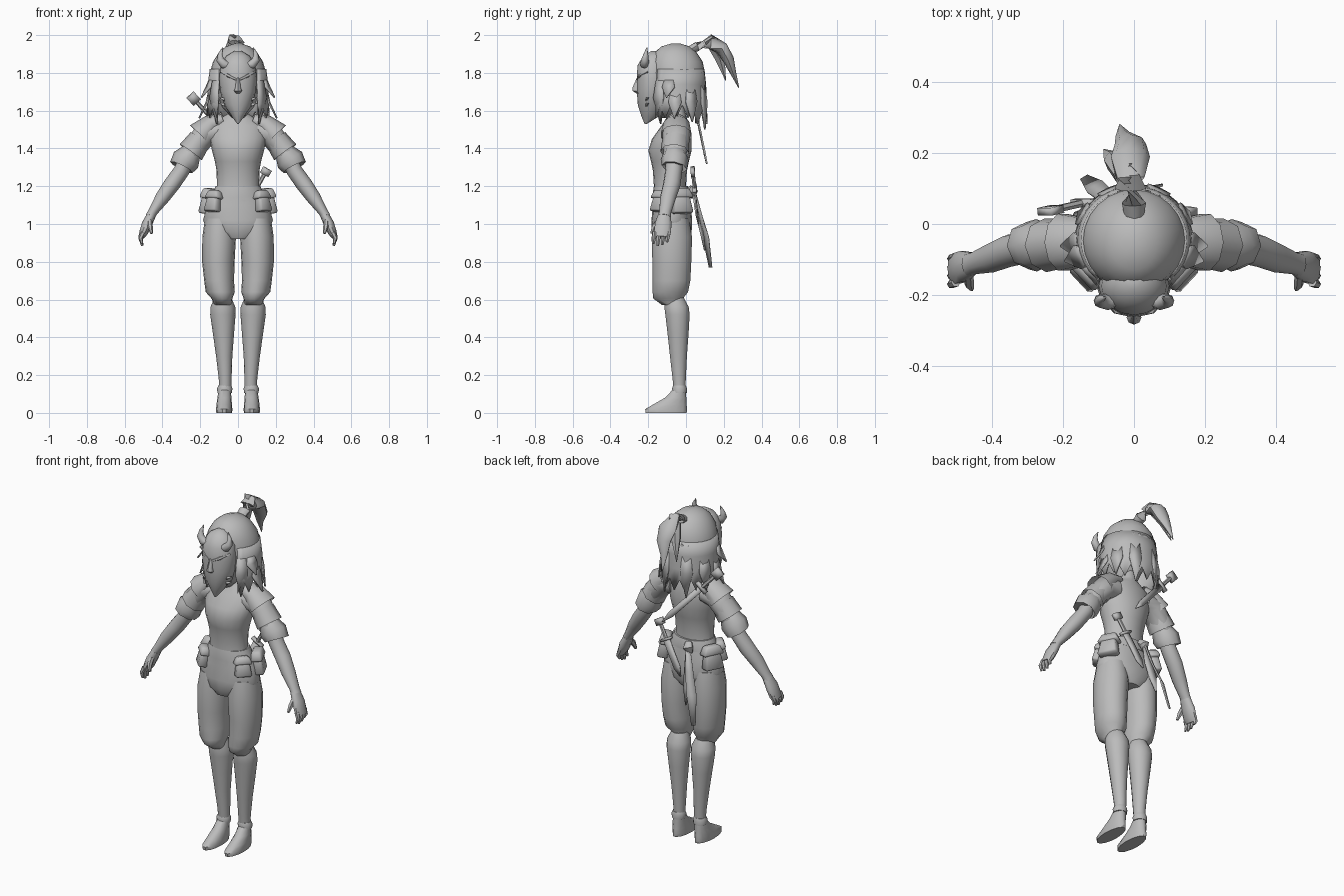
import bpy, bmesh, math
from mathutils import Vector, Matrix

GREY = bpy.data.materials.new("plain_grey")
GREY.diffuse_color = (0.5, 0.5, 0.5, 1)


def finish(name, bm, mirror=False, thick=0, angle=50):
    """Turn a bmesh into a named, shaded object."""
    bmesh.ops.recalc_face_normals(bm, faces=bm.faces)
    me = bpy.data.meshes.new(name)
    bm.to_mesh(me)
    bm.free()
    me.materials.append(GREY)
    ob = bpy.data.objects.new(name, me)
    bpy.context.collection.objects.link(ob)
    bpy.ops.object.select_all(action='DESELECT')
    ob.select_set(True)
    bpy.context.view_layer.objects.active = ob
    bpy.ops.object.shade_smooth_by_angle(angle=math.radians(angle))
    if thick:
        s = ob.modifiers.new("thickness", 'SOLIDIFY')
        s.thickness, s.offset = thick, 0
    if mirror:
        ob.modifiers.new("mirror", 'MIRROR').use_mirror_merge = False
    return ob


def tube(name, rings, n=14, level=False, caps=True, mirror=False):
    """Loft ellipses (x, y, z, ra, rb); level rings stay horizontal."""
    bm = bmesh.new()
    loops = []
    for i, (x, y, z, ra, rb) in enumerate(rings):
        a, b = rings[max(i - 1, 0)], rings[min(i + 1, len(rings) - 1)]
        t = Vector((0, 0, 1)) if level else (Vector(b[:3]) - Vector(a[:3])).normalized()
        v = Vector((0, 1, 0))
        v = (v - t * v.dot(t)).normalized()
        u = v.cross(t)
        loops.append([bm.verts.new(Vector((x, y, z)) + u * ra * math.cos(k * math.tau / n)
                                   + v * rb * math.sin(k * math.tau / n)) for k in range(n)])
    for p, q in zip(loops, loops[1:]):
        for k in range(n):
            bm.faces.new((p[k], p[(k + 1) % n], q[(k + 1) % n], q[k]))
    if caps:
        bm.faces.new(loops[0])
        bm.faces.new(loops[-1])
    return finish(name, bm, mirror)


def ribbon(name, pts, widths, across, thick=0.008, mirror=False):
    """Flat strip following pts, spread along the across direction."""
    bm = bmesh.new()
    d = Vector(across).normalized()
    rows = [[bm.verts.new(Vector(p) + d * w * s) for s in (-1, 1)] for p, w in zip(pts, widths)]
    for p, q in zip(rows, rows[1:]):
        bm.faces.new((p[0], p[1], q[1], q[0]))
    return finish(name, bm, mirror, thick)


def pouch(name, loc, size, turn, tilt):
    """Bag with a wider lower half and an overhanging flap."""
    for part, h, dz, grow in (("bag", 1, 0, 1), ("flap", 0.4, 0.33, 1.12)):
        bm = bmesh.new()
        bmesh.ops.create_cube(bm, size=1)
        for v in bm.verts:
            v.co.x *= size[0] * grow * (1.1 if v.co.z < 0 else 0.85)
            v.co.y *= size[1] * grow * (1.1 if v.co.z < 0 else 0.7)
            v.co.z = (v.co.z * h + dz) * size[2]
        bmesh.ops.bevel(bm, geom=bm.edges[:], offset=0.009, segments=1, affect='EDGES')
        bm.transform(Matrix.Translation(loc) @ Matrix.Rotation(turn, 4, 'Z') @ Matrix.Rotation(tilt, 4, 'Y'))
        finish(name + "_" + part, bm, True)


# Torso, neck and belt
tube("torso", [(0, -.085, 1.12, .13, .09), (0, -.085, 1.2, .112, .085), (0, -.085, 1.28, .113, .09),
               (0, -.085, 1.33, .122, .1), (0, -.085, 1.39, .138, .115), (0, -.075, 1.45, .15, .105),
               (0, -.055, 1.52, .145, .075), (0, -.05, 1.56, .09, .055), (0, -.05, 1.59, .045, .045),
               (0, -.06, 1.68, .045, .045)], 20, True)
tube("belt", [(0, -.078, 1.14, .145, .098), (0, -.078, 1.17, .132, .097), (0, -.08, 1.2, .118, .09)], 20, True)

# Baggy trousers
tube("trouser_seat", [(0, -.075, .92, .08, .085), (0, -.075, .96, .16, .105), (0, -.075, 1.02, .185, .108),
                      (0, -.075, 1.1, .163, .1), (0, -.08, 1.18, .125, .093)], 20, True)
tube("trouser_leg", [(.095, -.075, 1.03, .08, .09), (.1, -.075, .93, .089, .107), (.104, -.075, .8, .086, .103),
                     (.1, -.077, .7, .079, .1), (.094, -.083, .64, .077, .094), (.085, -.095, .605, .055, .078),
                     (.08, -.07, .57, .045, .055)], 16, True, mirror=True)

# Shin guards, ankles and feet
tube("boot", [(.08, -.06, .61, .045, .05), (.08, -.05, .56, .066, .066), (.08, -.045, .52, .067, .066),
              (.077, -.042, .42, .056, .057), (.073, -.04, .3, .043, .046), (.068, -.036, .18, .034, .036),
              (.068, -.035, .14, .033, .033)], 14, True, mirror=True)
tube("ankle_band", [(.07, -.034, .145, .034, .034), (.07, -.034, .13, .041, .039),
                    (.071, -.034, .105, .038, .038)], 12, True, mirror=True)
tube("foot", [(.073, -.105, 0, .042, .111), (.073, -.105, .02, .043, .114), (.073, -.085, .045, .041, .09),
              (.072, -.055, .08, .037, .058), (.07, -.035, .125, .032, .034)], 14, True, mirror=True)

# Sleeves, shoulder plates and flared cuffs
tube("sleeve", [(.1, -.05, 1.49, .06, .07), (.17, -.05, 1.48, .068, .075), (.225, -.055, 1.41, .06, .068),
                (.27, -.06, 1.35, .048, .055)], 12, mirror=True)
tube("shoulder_plate", [(.08, -.05, 1.555, .03, .05), (.14, -.05, 1.53, .052, .07),
                        (.2, -.052, 1.47, .075, .084)], 10, caps=False, mirror=True)
tube("upper_cuff", [(.2, -.055, 1.45, .062, .07), (.25, -.06, 1.38, .072, .076)], 8, caps=False, mirror=True)
tube("lower_cuff", [(.24, -.06, 1.39, .05, .055), (.275, -.06, 1.34, .076, .074),
                    (.3, -.062, 1.3, .066, .068), (.28, -.062, 1.33, .042, .045)], 8, caps=False, mirror=True)

# Arms and hands
tube("arm", [(.25, -.06, 1.38, .045, .045), (.3, -.065, 1.28, .042, .045), (.35, -.075, 1.21, .043, .046),
             (.4, -.095, 1.14, .038, .042), (.45, -.11, 1.065, .025, .032), (.465, -.115, 1.04, .025, .034)],
     12, mirror=True)
tube("palm", [(.457, -.113, 1.05, .024, .034), (.482, -.12, 1.0, .027, .046), (.5, -.125, .955, .023, .046),
              (.512, -.128, .93, .016, .04)], 10, mirror=True)
for i in range(4):
    y = -.093 - .024 * i
    low = (.905, .89, .885, .895)[i]
    tube("finger_%d" % (i + 1), [(.503, y, .955, .014, .013), (.516, y - .005, .925, .012, .012),
                                 (.507, y - .008, low, .006, .007)], 6, mirror=True)
tube("thumb", [(.468, -.14, 1.02, .014, .016), (.465, -.168, .985, .014, .016),
               (.458, -.182, .95, .007, .008)], 6, mirror=True)

# Hip pouches
pouch("side_pouch", (.155, -.025, 1.12), (.055, .105, .13), .45, -.15)
pouch("front_pouch", (.13, -.14, 1.12), (.05, .085, .11), -.75, -.2)

# Head and hair cap
tube("head", [(0, -.1, 1.56, .03, .04), (0, -.1, 1.62, .085, .085), (0, -.085, 1.72, .125, .11),
              (0, -.07, 1.82, .13, .12)], 16, True)
tube("hair_cap", [(0, -.045, 1.74, .152, .143), (0, -.045, 1.8, .149, .146), (0, -.05, 1.86, .132, .138),
                  (0, -.055, 1.91, .1, .11), (0, -.055, 1.94, .064, .075), (0, -.055, 1.955, .02, .025)], 24, True)


def lock_at(deg, z, r=1.0):
    a = math.radians(deg)
    return Vector((.153 * r * math.sin(a), -.045 + .145 * r * math.cos(a), z))


# Hair curtain with a ragged hem, open at the face
bm = bmesh.new()
rows = []
for i in range(25):
    deg = -138 + 11.5 * i
    hem = (1.53, 1.6)[i % 2] + (.03 if abs(deg) > 60 else 0)
    rows.append([bm.verts.new(lock_at(deg, z, r)) for z, r in
                 ((1.82, .95), (1.74, 1.01), (1.66, 1.04), (hem, 1.06))])
for p, q in zip(rows, rows[1:]):
    for k in range(3):
        bm.faces.new((p[k], q[k], q[k + 1], p[k + 1]))
finish("hair_curtain", bm, thick=.01)

# Loose pointed locks over the curtain
for deg, top, tip, flare in ((130, 1.76, 1.53, .95), (108, 1.76, 1.67, 1.33), (95, 1.7, 1.56, 1.35),
                             (62, 1.72, 1.54, 1.15), (25, 1.74, 1.5, 1.1)):
    side = lock_at(deg + 90, 0) - lock_at(deg - 90, 0)
    ribbon("hair_lock", [lock_at(deg, top, 1), lock_at(deg, top * .6 + tip * .4, 1.08), lock_at(deg, tip, flare)],
           [.025, .035, .002], side, mirror=True)

# Ponytail: tie, raised bunch and falling tips
tube("ponytail", [(0, .01, 1.915, .025, .02), (0, .06, 1.94, .035, .025), (-.01, .13, 1.965, .052, .028),
                  (-.01, .19, 1.93, .055, .035), (-.01, .225, 1.87, .045, .03), (-.03, .25, 1.8, .022, .016),
                  (-.04, .28, 1.72, .002, .002)], 8)
tube("ponytail_side_tip", [(-.03, .14, 1.95, .03, .03), (-.06, .18, 1.88, .026, .03),
                           (-.085, .21, 1.76, .002, .002)], 6)
tube("ponytail_crest", [(-.01, .1, 1.96, .045, .015), (-.01, .14, 1.988, .025, .012),
                        (-.01, .17, 1.98, .004, .004)], 6)

# Pointed mask with brow, nose and curved horns
tube("mask", [(0, -.213, 1.53, .004, .006), (0, -.19, 1.57, .034, .046), (0, -.18, 1.63, .074, .075),
              (0, -.175, 1.7, .094, .085), (0, -.175, 1.77, .1, .085), (0, -.175, 1.84, .092, .082),
              (0, -.17, 1.89, .062, .055), (0, -.165, 1.915, .02, .02)], 16, True)
tube("mask_nose", [(0, -.248, 1.78, .008, .01), (0, -.262, 1.725, .014, .02), (0, -.264, 1.705, .021, .02),
                   (0, -.25, 1.69, .012, .01)], 8, True)
tube("mask_brow", [(.01, -.253, 1.765, .008, .01), (.05, -.243, 1.785, .011, .012),
                   (.088, -.2, 1.805, .006, .01)], 6, mirror=True)
tube("horn", [(.05, -.215, 1.84, .018, .02), (.075, -.22, 1.845, .024, .023), (.095, -.217, 1.87, .02, .02),
              (.094, -.212, 1.9, .012, .012), (.08, -.207, 1.935, .002, .002)], 8, mirror=True)
for z in (1.66, 1.63):
    ribbon("cheek_spike", [(.07, -.21, z), (.1, -.2, z + .01)], [.009, .001], (0, 0, 1), mirror=True)


def weapon(prefix, pommel, tip, grip, width):
    """Blade with wrapped grip, square pommel and crossguard."""
    a, b = Vector(pommel), Vector(tip)
    across = (b - a).cross(Vector((0, 1, 0))).normalized()
    at = lambda f: a.lerp(b, f)
    tube(prefix + "_grip", [(*at(f), .011, .011) for f in (.04, grip)], 6)
    ribbon(prefix + "_pommel", [at(-.01), at(.1)], [.026, .026], across, .022)
    ribbon(prefix + "_guard", [at(grip), at(grip + .04)], [.038, .038], across, .022)
    ribbon(prefix + "_blade", [at(grip), at(.85), b], [width, width, .002], across)


weapon("back_sword", (-.25, .035, 1.68), (.08, .11, 1.32), .3, .017)
weapon("hip_dagger", (.155, .035, 1.29), (-.01, .065, 1.0), .33, .022)

# Sash knot and two hanging tails
tube("sash_knot", [(-.03, .015, 1.19, .02, .02), (-.04, .04, 1.17, .03, .025), (-.05, .03, 1.14, .015, .015)], 8)
ribbon("long_sash_tail", [(-.04, .04, 1.18), (-.07, .07, 1.05), (-.11, .105, .93), (-.14, .13, .77)],
       [.012, .022, .027, .012], (1, .6, 0))
ribbon("short_sash_tail", [(-.04, .04, 1.17), (-.05, .06, 1.05), (-.06, .085, .95), (-.07, .1, .86)],
       [.012, .022, .022, .003], (1, -.3, 0))
